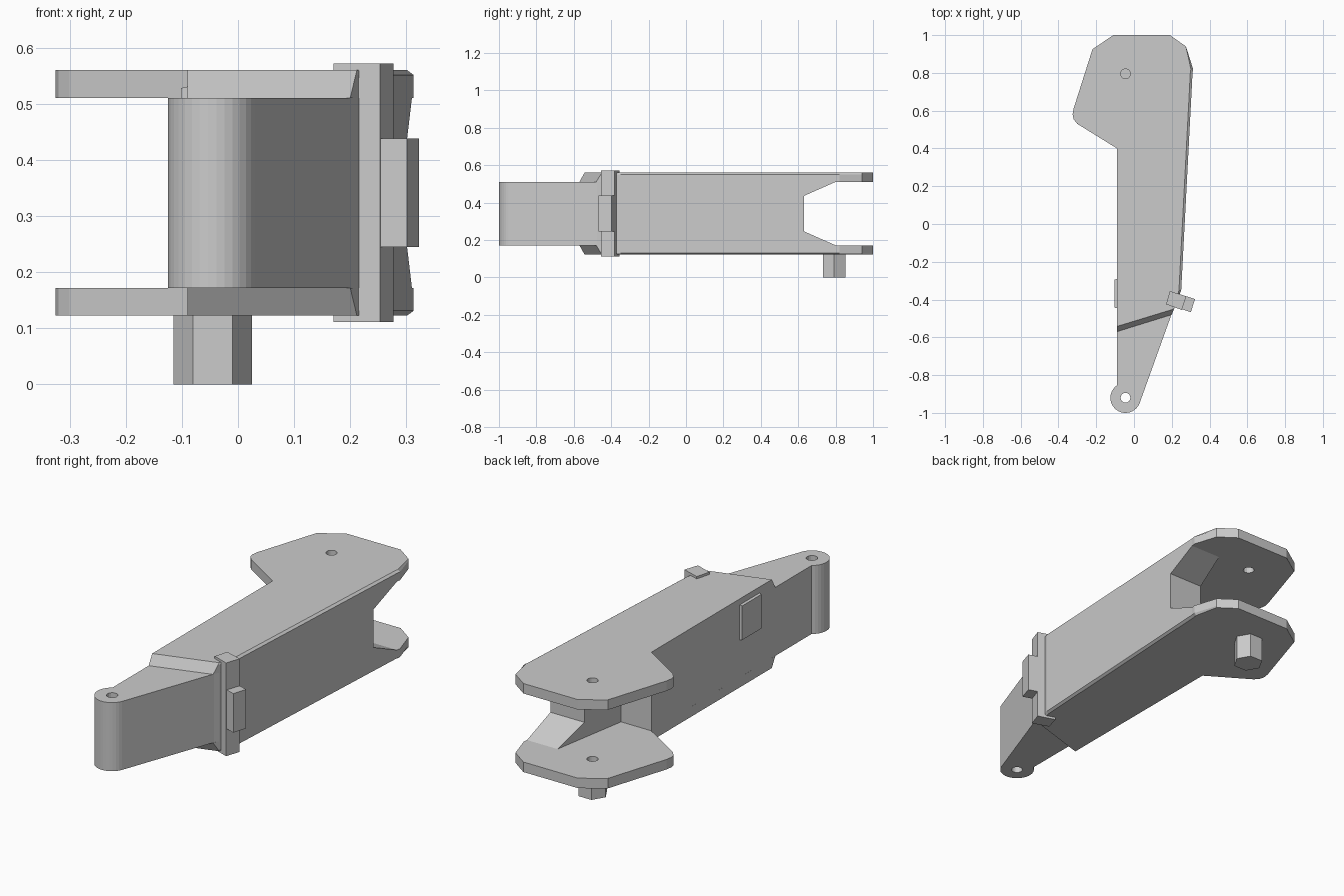
import bpy, bmesh, math

if "Cube" in bpy.data.objects:
    bpy.data.objects.remove(bpy.data.objects["Cube"])

MID = 0.3415          # mirror height of the arm


def loft(name, rings):
    """Solid through rings of equal point count, capped at both ends."""
    bm = bmesh.new()
    vs = [[bm.verts.new(p) for p in r] for r in rings]
    n = len(rings[0])
    for a, b in zip(vs, vs[1:]):
        for i in range(n):
            j = (i + 1) % n
            bm.faces.new((a[i], a[j], b[j], b[i]))
    bm.faces.new(vs[0])
    bm.faces.new(vs[-1])
    bmesh.ops.recalc_face_normals(bm, faces=bm.faces)
    me = bpy.data.meshes.new(name)
    bm.to_mesh(me)
    bm.free()
    ob = bpy.data.objects.new(name, me)
    bpy.context.collection.objects.link(ob)
    return ob


def prism(name, pts, z0, z1):
    return loft(name, [[(x, y, z) for x, y in pts] for z in (z0, z1)])


def circle(cx, cy, r, n, a0=0.0, a1=360.0, closed=True):
    steps = n if closed else n - 1
    return [(cx + r * math.cos(math.radians(a0 + (a1 - a0) * i / steps)),
             cy + r * math.sin(math.radians(a0 + (a1 - a0) * i / steps))) for i in range(n)]


def boolean(ob, other, op):
    m = ob.modifiers.new(op.lower(), 'BOOLEAN')
    m.operation, m.solver, m.object = op, 'EXACT', other
    bpy.context.view_layer.objects.active = ob
    bpy.ops.object.modifier_apply(modifier=m.name)
    bpy.data.objects.remove(other)


def x_out(y):
    """Slanted right side of the arm."""
    return 0.25 + 0.06 * (y + 0.35) / 1.15


# central core with the rounded pivot boss at the front
core_pts = circle(-0.045, -0.92, 0.08, 21, 124, 339, False) + [
    (0.2, -0.475), (0.212, -0.45), (0.25, -0.35), (x_out(0.4), 0.4), (-0.09, 0.4)]
arm = prism("arm_body", core_pts, 0.172, 0.511)

# upper and lower fork plates, chamfered at the front and on the right edge
plate_pts = [(-0.09, 0.4), (-0.30, 0.53), (-0.32, 0.555), (-0.325, 0.58), (-0.32, 0.61),
             (-0.22, 0.925), (-0.11, 1.0), (0.19, 1.0), (0.275, 0.94), (0.313, 0.82), (0.31, 0.80)]
right_front = (0.25, -0.35)


def plate_ring(t, inset, side):
    z = MID + side * (0.1695 + 0.0495 * t)
    pts = [(x - (inset if x > 0.3 else 0), y) for x, y in plate_pts]
    pts += [(right_front[0] - inset, right_front[1]),
            (0.2 + 0.012 * t, -0.48 + 0.03 * t), (-0.09, -0.57 + 0.028 * t)]
    return [(x, y, z) for x, y in pts]


for side in (1, -1):
    plate = loft("fork_plate", [plate_ring(0, 0, side), plate_ring(0.82, 0, side),
                                plate_ring(1, 0.012, side)])
    boolean(arm, plate, 'UNION')

# side web with a notched end between the plates
web_yz = [(0.35, 0.172), (0.80, 0.172), (0.63, 0.247), (0.63, 0.436), (0.80, 0.511), (0.35, 0.511)]
web = loft("side_web", [[(0.075 + 0.17 * (y - 0.4), y, z) for y, z in web_yz],
                        [(x_out(y), y, z) for y, z in web_yz]])
boolean(arm, web, 'UNION')

# pivot holes at both ends
for y, z0 in ((-0.92, 0.0), (0.795, 0.12)):
    boolean(arm, prism("hole_cutter", circle(-0.045, y, 0.026, 16), z0, 0.7), 'DIFFERENCE')

# hexagonal bolt under the fork
prism("hex_bolt", circle(-0.045, 0.792, 0.07, 6), 0.0, 0.124)

# clamp on the right side: tall bar and outer block
prism("clamp_bar", [(0.19, -0.355), (0.277, -0.383), (0.253, -0.455), (0.17, -0.425)], 0.111, 0.572)
prism("clamp_block", [(0.255, -0.376), (0.323, -0.397), (0.301, -0.467), (0.233, -0.444)], 0.245, 0.438)

# small raised pad on the left side
loft("side_pad", [[(x, y, z) for y, z in ((-0.447 + d, 0.355 + d), (-0.29 - d, 0.355 + d),
                                          (-0.29 - d, 0.532 - d), (-0.447 + d, 0.532 - d))]
                  for x, d in ((-0.085, 0), (-0.102, 0.004))])
